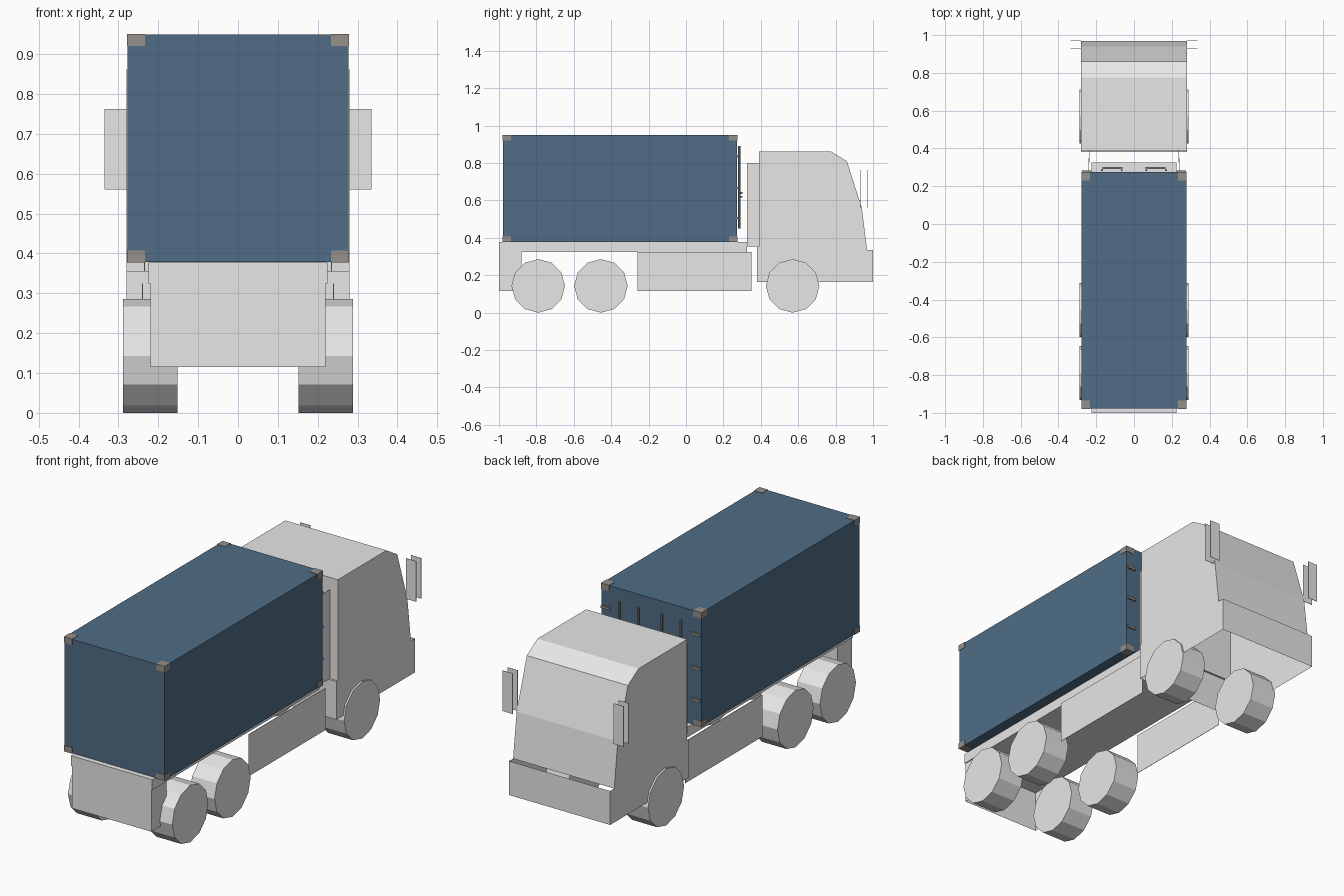
import bpy, bmesh, math
from mathutils import Matrix, Vector

if "Cube" in bpy.data.objects:
    bpy.data.objects.remove(bpy.data.objects["Cube"])


def material(name, rgb):
    m = bpy.data.materials.new(name)
    m.diffuse_color = (*rgb, 1)
    m.use_nodes = True
    m.node_tree.nodes["Principled BSDF"].inputs["Base Color"].default_value = m.diffuse_color
    return m


GREY = material("light_grey", (0.8, 0.8, 0.8))
BLUE = material("container_blue", (0.08, 0.152, 0.24))
STEEL = material("dull_steel", (0.30, 0.28, 0.255))


def finish(name, bm, mat):
    me = bpy.data.meshes.new(name)
    bm.to_mesh(me)
    bm.free()
    me.materials.append(mat)
    ob = bpy.data.objects.new(name, me)
    bpy.context.collection.objects.link(ob)
    return ob


def box(name, lo, hi, mat, open_dirs=()):
    """Box between two corners; faces pointing along open_dirs are left out."""
    bm = bmesh.new()
    bmesh.ops.create_cube(bm, size=1)
    for v in bm.verts:
        v.co = Vector(lo[i] + (v.co[i] + 0.5) * (hi[i] - lo[i]) for i in range(3))
    bm.normal_update()
    gone = [f for f in bm.faces if any(f.normal.dot(Vector(d)) > 0.9 for d in open_dirs)]
    bmesh.ops.delete(bm, geom=gone, context='FACES')
    return finish(name, bm, mat)


def mirrored_box(name, lo, hi, mat):
    box(name + "_right", lo, hi, mat)
    box(name + "_left", (-hi[0], lo[1], lo[2]), (-lo[0], hi[1], hi[2]), mat)


def cylinder(name, centre, radius, depth, axis, sides, mat):
    bm = bmesh.new()
    rot = Matrix.Rotation(math.pi / 2, 4, 'Y') if axis == 'X' else Matrix()
    bmesh.ops.create_cone(bm, cap_ends=True, segments=sides, radius1=radius,
                          radius2=radius, depth=depth,
                          matrix=Matrix.Translation(centre) @ rot)
    return finish(name, bm, mat)


# Cab shell: side profile extruded across, open underneath and behind the bumper
profile = [(0.38, 0.165), (1.0, 0.165), (1.0, 0.335), (0.968, 0.335), (0.94, 0.56),
           (0.86, 0.81), (0.775, 0.862), (0.39, 0.862), (0.39, 0.355), (0.38, 0.355)]
bm = bmesh.new()
side = bm.faces.new([bm.verts.new((-0.28, y, z)) for y, z in profile])
ext = bmesh.ops.extrude_face_region(bm, geom=[side], use_keep_orig=True)
for v in ext["geom"]:
    if isinstance(v, bmesh.types.BMVert):
        v.co.x = 0.28
bmesh.ops.recalc_face_normals(bm, faces=bm.faces)
gone = [f for f in bm.faces
        if f.normal.z < -0.9 and f.calc_center_median().z < 0.2
        or f.normal.z > 0.9 and f.calc_center_median().y > 0.9]
bmesh.ops.delete(bm, geom=gone, context='FACES_ONLY')
finish("cab", bm, GREY)

# Mirrors: two thin plates on each side
for i, y in enumerate((0.93, 0.97)):
    mirrored_box(f"mirror_plate_{i}", (0.28, y, 0.56), (0.335, y + 0.002, 0.763), GREY)

# Wind deflector plates behind the cab
mirrored_box("deflector", (0.234, 0.325, 0.355), (0.236, 0.39, 0.80), GREY)

# Chassis frame, side skirts and rear bumper shell
box("frame", (-0.225, -1.0, 0.325), (0.225, 0.325, 0.377), GREY)
mirrored_box("skirt", (0.239, -0.26, 0.115), (0.241, 0.35, 0.325), GREY)
box("rear_bumper", (-0.22, -1.0, 0.115), (0.22, -0.88, 0.325), GREY,
    open_dirs=[(0, 1, 0), (0, 0, -1), (0, 0, 1)])

# Wheels
for i, y in enumerate((-0.79, -0.455, 0.57)):
    for s, label in ((1, "right"), (-1, "left")):
        cylinder(f"wheel_{i}_{label}", (s * 0.22, y, 0.143), 0.143, 0.137, 'X', 12, GREY)

# Container with steel corner castings
box("container", (-0.277, -0.978, 0.379), (0.277, 0.274, 0.949), BLUE)
for i, y in enumerate((-0.98, 0.231)):
    for j, z in enumerate((0.377, 0.921)):
        mirrored_box(f"corner_casting_{i}{j}", (0.233, y, z),
                     (0.279, y + 0.045, z + 0.03), STEEL)

# Container doors: lock rods, handles and hinges
for s, label in ((1, "right"), (-1, "left")):
    for k, x in enumerate((0.065, 0.17)):
        cylinder(f"lock_rod_{k}_{label}", (s * x, 0.285, 0.67), 0.006, 0.44, 'Z', 8, STEEL)
for k, z in enumerate((0.615, 0.635)):
    mirrored_box(f"door_handle_{k}", (0.062, 0.29, z), (0.167, 0.302, z + 0.01), STEEL)
for k, z in enumerate((0.50, 0.66, 0.83)):
    mirrored_box(f"hinge_{k}", (0.225, 0.274, z), (0.275, 0.283, z + 0.012), STEEL)
